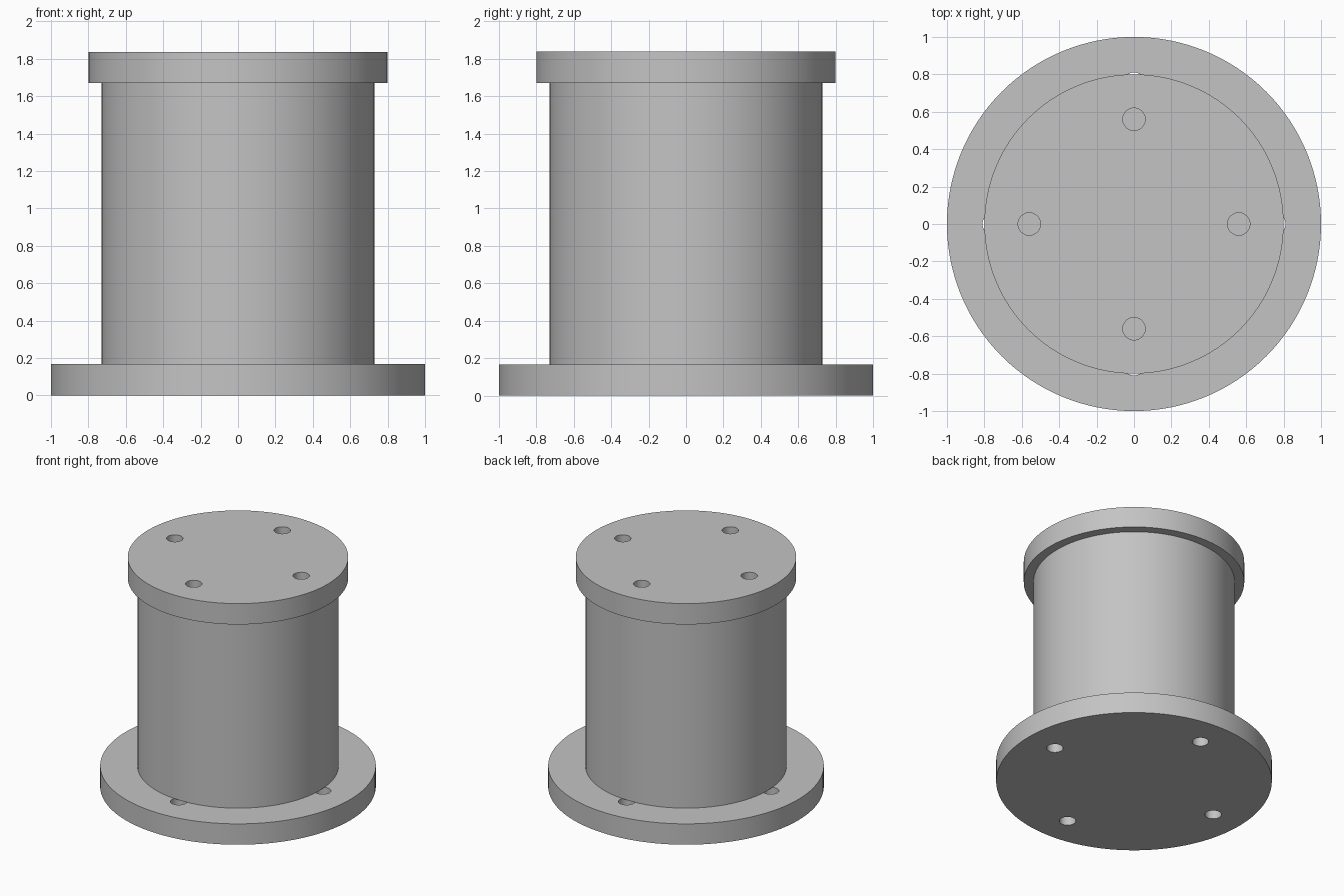
import bpy
import math

cube = bpy.data.objects.get("Cube")
if cube:
    bpy.data.objects.remove(cube, do_unlink=True)

PLATE = 0.167      # thickness of both flanges
BODY_TOP = 1.67
HOLE_RADIUS = 0.06

grey = bpy.data.materials.new("plain_grey")
grey.use_nodes = True
COLOUR = (0.55, 0.55, 0.55, 1)
grey.diffuse_color = COLOUR
grey.node_tree.nodes["Principled BSDF"].inputs["Base Color"].default_value = COLOUR


def cylinder(name, radius, bottom, top, x=0, y=0, sides=128):
    bpy.ops.mesh.primitive_cylinder_add(
        vertices=sides, radius=radius, depth=top - bottom,
        location=(x, y, (bottom + top) / 2))
    obj = bpy.context.object
    obj.name = obj.data.name = name
    obj.data.materials.append(grey)
    return obj


def finish(obj):
    bpy.ops.object.select_all(action="DESELECT")
    obj.select_set(True)
    bpy.context.view_layer.objects.active = obj
    for mod in list(obj.modifiers):
        bpy.ops.object.modifier_apply(modifier=mod.name)
    bpy.ops.object.shade_smooth_by_angle(angle=math.radians(30))


def drilled_flange(name, radius, bottom, bolt_circle):
    """Round plate with four through holes on the axes."""
    top = bottom + PLATE
    plate = cylinder(name, radius, bottom, top)
    cutters = []
    for i in range(4):
        a = i * math.pi / 2
        cutter = cylinder("hole_cutter", HOLE_RADIUS, bottom - 0.1, top + 0.1,
                          bolt_circle * math.cos(a), bolt_circle * math.sin(a), 32)
        cutter.hide_render = True
        cutters.append(cutter)
        mod = plate.modifiers.new("bolt_hole", "BOOLEAN")
        mod.operation = "DIFFERENCE"
        mod.solver = "EXACT"
        mod.object = cutter
    finish(plate)
    for cutter in cutters:
        bpy.data.objects.remove(cutter, do_unlink=True)


# Wide base flange, straight column and smaller top flange
drilled_flange("base_flange", 1.0, 0, 0.75)
finish(cylinder("column", 0.73, PLATE, BODY_TOP))
drilled_flange("top_flange", 0.8, BODY_TOP, 0.56)
